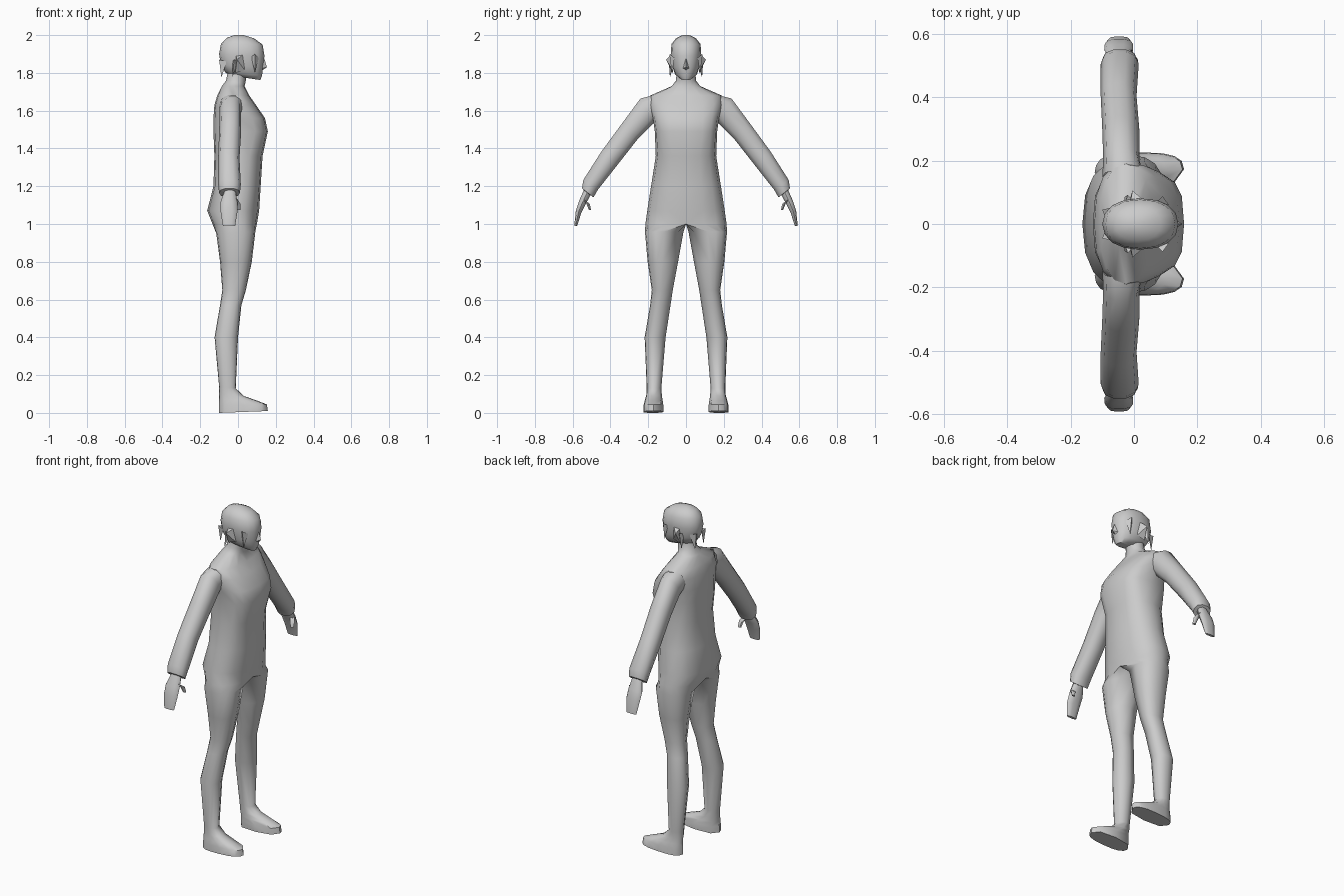
import bpy, bmesh, math
from mathutils import Vector

grey = bpy.data.materials.new("plain_grey")
grey.diffuse_color = (0.6, 0.6, 0.6, 1)

HALF = [math.pi * i / 8 for i in range(9)]                    # front, outer side, back
LEG = HALF + [math.pi * (1 + j / 4) for j in (1, 2, 3)]       # plus the inner side


def power(v, e):
    return math.copysign(abs(v) ** e, v)


def ring(x0, x1, y0, y1, zb, zf, e, angles):
    """Squarish level ring; zb / zf are its heights at back and front."""
    pts = []
    for t in angles:
        c, s = power(math.cos(t), e), power(math.sin(t), e)
        pts.append(Vector(((x0 + x1) / 2 + (x1 - x0) / 2 * c,
                           (y0 + y1) / 2 + (y1 - y0) / 2 * s,
                           zb + (zf - zb) * (c + 1) / 2)))
    return pts


def loft(bm, rings, closed=True, cap_start=False, cap_end=False):
    rows = [[bm.verts.new(p) for p in r] for r in rings]
    n = len(rows[0])
    for a, b in zip(rows, rows[1:]):
        for i in range(n if closed else n - 1):
            j = (i + 1) % n
            bm.faces.new((a[i], a[j], b[j], b[i]))
    if cap_start:
        bm.faces.new(rows[0])
    if cap_end:
        bm.faces.new(rows[-1])


def finish(bm, name, angle=50):
    """Turn a left half into a mirrored, smooth object."""
    bmesh.ops.remove_doubles(bm, verts=bm.verts, dist=0.0005)
    bmesh.ops.recalc_face_normals(bm, faces=bm.faces)
    me = bpy.data.meshes.new(name)
    bm.to_mesh(me)
    bm.free()
    me.materials.append(grey)
    ob = bpy.data.objects.new(name, me)
    bpy.context.collection.objects.link(ob)
    mod = ob.modifiers.new("mirror", 'MIRROR')
    mod.use_axis = (False, True, False)
    mod.merge_threshold = 0.001
    bpy.ops.object.select_all(action='DESELECT')
    ob.select_set(True)
    bpy.context.view_layer.objects.active = ob
    bpy.ops.object.modifier_apply(modifier="mirror")
    bpy.ops.object.shade_smooth_by_angle(angle=math.radians(angle))


# Torso: back x, front x, half width, z, squareness
torso = [(-0.135, 0.10, 0.215, 1.00, 0.85), (-0.163, 0.112, 0.205, 1.07, 0.85),
         (-0.13, 0.12, 0.185, 1.20, 0.85), (-0.125, 0.13, 0.16, 1.36, 0.8),
         (-0.13, 0.158, 0.165, 1.49, 0.65), (-0.13, 0.143, 0.175, 1.56, 0.7),
         (-0.125, 0.095, 0.195, 1.63, 0.8), (-0.11, 0.06, 0.19, 1.68, 0.9),
         (-0.085, 0.035, 0.075, 1.73, 1), (-0.063, 0.042, 0.053, 1.76, 1),
         (-0.055, 0.045, 0.05, 1.80, 1)]
# Legs and feet: back x, front x, inner y, outer y, back z, front z, squareness
legs = [(-0.115, 0.092, 0.014, 0.217, 0.95, 0.96, 0.85),
        (-0.095, 0.073, 0.042, 0.203, 0.80, 0.80, 0.9),
        (-0.083, 0.042, 0.070, 0.181, 0.65, 0.65, 0.9),
        (-0.095, 0.018, 0.082, 0.19, 0.57, 0.57, 0.9),
        (-0.124, 0.0, 0.108, 0.219, 0.40, 0.40, 0.95),
        (-0.10, -0.012, 0.130, 0.208, 0.14, 0.13, 0.95),
        (-0.10, 0.03, 0.128, 0.210, 0.10, 0.09, 0.9),
        (-0.10, 0.10, 0.124, 0.218, 0.07, 0.065, 0.85),
        (-0.10, 0.153, 0.12, 0.224, 0.04, 0.045, 0.75),
        (-0.10, 0.158, 0.12, 0.226, 0.0, 0.01, 0.75)]
bm = bmesh.new()
loft(bm, [ring(a, b, -w, w, z, z, e, HALF) for a, b, w, z, e in torso], closed=False)
hip = ring(-0.135, 0.10, -0.215, 0.215, 1.0, 1.0, 0.85, HALF)
hip += [hip[8].lerp(hip[0], j / 4) for j in (1, 2, 3)]        # crotch line
loft(bm, [hip] + [ring(*r, LEG) for r in legs], cap_end=True)
finish(bm, "body_and_legs")

# Arms and hands: top y, z, underside y, z, back x, front x
arms = [(0.17, 1.685, 0.13, 1.56, -0.10, 0.03), (0.243, 1.667, 0.165, 1.535, -0.097, 0.017),
        (0.34, 1.535, 0.252, 1.45, -0.10, 0.017), (0.45, 1.385, 0.358, 1.315, -0.105, 0.008),
        (0.545, 1.235, 0.465, 1.18, -0.105, 0.015), (0.552, 1.19, 0.488, 1.14, -0.10, 0.01),
        (0.542, 1.18, 0.505, 1.152, -0.075, -0.012), (0.568, 1.12, 0.53, 1.105, -0.094, -0.003),
        (0.584, 1.07, 0.553, 1.06, -0.092, -0.003), (0.592, 0.99, 0.576, 0.99, -0.08, -0.015)]


def limb_ring(ty, tz, by, bz, x0, x1, n=10):
    top, low = Vector((0, ty, tz)), Vector((0, by, bz))
    pts = []
    for i in range(n):
        t = 2 * math.pi * i / n
        p = low.lerp(top, (power(math.sin(t), 0.9) + 1) / 2)
        p.x = (x0 + x1) / 2 + (x1 - x0) / 2 * power(math.cos(t), 0.9)
        pts.append(p)
    return pts


bm = bmesh.new()
loft(bm, [limb_ring(*r) for r in arms], cap_end=True)
finish(bm, "arms_and_hands")

# Thumbs
thumb = [(0.55, 1.135, 0.525, 1.12, -0.03, 0.0), (0.53, 1.11, 0.508, 1.105, -0.018, 0.012),
         (0.515, 1.075, 0.502, 1.075, -0.01, 0.012)]
bm = bmesh.new()
loft(bm, [limb_ring(*r, n=6) for r in thumb], cap_end=True)
finish(bm, "thumbs")

# Head: back x, front x, half width, back z, front z
head = [(-0.03, 0.118, 0.032, 1.785, 1.762), (-0.065, 0.127, 0.058, 1.80, 1.785),
        (-0.09, 0.133, 0.073, 1.84, 1.83), (-0.10, 0.14, 0.081, 1.90, 1.89),
        (-0.09, 0.13, 0.077, 1.955, 1.95), (-0.06, 0.085, 0.052, 1.985, 1.983),
        (-0.02, 0.03, 0.018, 2.0, 2.0)]
bm = bmesh.new()
rings = [ring(a, b, -w, w, zb, zf, 0.9, HALF) for a, b, w, zb, zf in head]
loft(bm, rings, closed=False, cap_start=True, cap_end=True)
finish(bm, "head")


def spike(bm, base, tip):
    """Pointed lock from a three or four cornered base."""
    b = [bm.verts.new(p) for p in base]
    t = bm.verts.new(tip)
    bm.faces.new(b)
    for i in range(len(b)):
        bm.faces.new((b[i], b[(i + 1) % len(b)], t))


# Nose
bm = bmesh.new()
tip, brow, base = [bm.verts.new(p) for p in ((0.153, 0, 1.83), (0.135, 0, 1.89), (0.13, 0, 1.815))]
side = bm.verts.new((0.128, 0.016, 1.825))
bm.faces.new((tip, brow, side))
bm.faces.new((tip, side, base))
finish(bm, "nose", 30)

# Ears
bm = bmesh.new()
spike(bm, [(-0.015, 0.07, 1.80), (0.035, 0.07, 1.815), (0.03, 0.075, 1.90), (-0.01, 0.075, 1.89)],
      (-0.005, 0.106, 1.87))
finish(bm, "ears", 30)

# Hair locks at the temples and the nape
bm = bmesh.new()
spike(bm, [(0.07, 0.068, 1.885), (0.11, 0.06, 1.88), (0.09, 0.088, 1.90)], (0.09, 0.075, 1.80))
spike(bm, [(-0.03, 0.06, 1.86), (0.0, 0.07, 1.86), (-0.02, 0.092, 1.87)], (-0.03, 0.085, 1.775))
spike(bm, [(-0.06, 0.055, 1.86), (-0.09, 0.02, 1.86), (-0.10, 0.045, 1.87)], (-0.088, 0.04, 1.775))
finish(bm, "hair_locks", 30)
